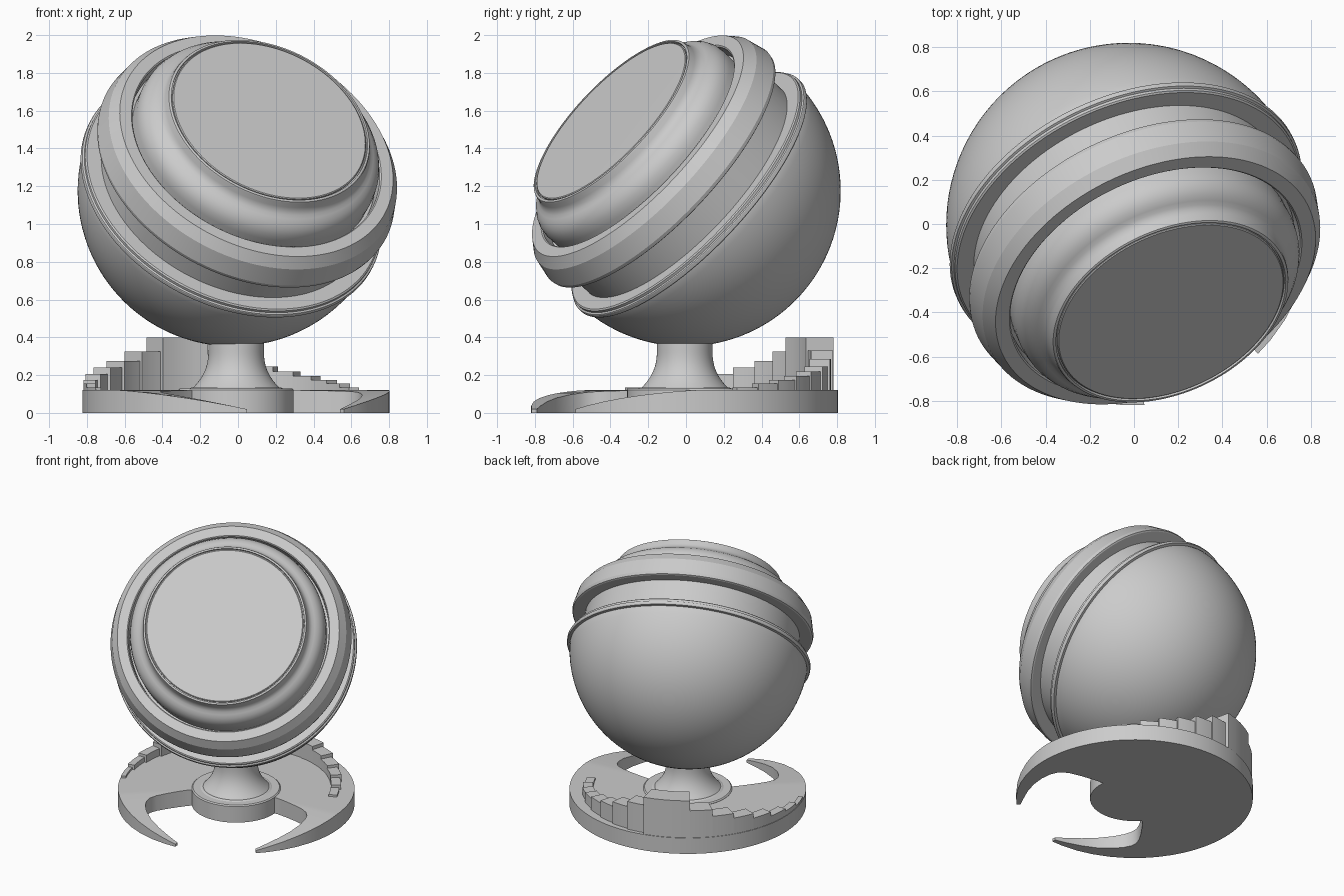
import bpy, bmesh
from math import sin, cos, pi, radians, sqrt
from mathutils import Vector

cube = bpy.data.objects.get("Cube")
if cube:
    bpy.data.objects.remove(cube, do_unlink=True)

grey = bpy.data.materials.new("plain_grey")
grey.use_nodes = True
colour = (0.6, 0.6, 0.6, 1)
grey.diffuse_color = colour
grey.node_tree.nodes["Principled BSDF"].inputs["Base Color"].default_value = colour

CENTRE = Vector((-0.025, -0.005, 1.176))
AXIS = Vector((0.335, -0.685, 0.648)).normalized()
FOOT = Vector((-0.01, -0.007, 0))
UP = Vector((0, 0, 1))
BALL_R = 0.824
BASE_R = 0.813


def finish(name, bm, angle):
    bmesh.ops.remove_doubles(bm, verts=bm.verts, dist=1e-5)
    bmesh.ops.recalc_face_normals(bm, faces=bm.faces)
    mesh = bpy.data.meshes.new(name)
    bm.to_mesh(mesh)
    bm.free()
    mesh.materials.append(grey)
    obj = bpy.data.objects.new(name, mesh)
    bpy.context.collection.objects.link(obj)
    bpy.ops.object.select_all(action='DESELECT')
    obj.select_set(True)
    bpy.context.view_layer.objects.active = obj
    bpy.ops.object.shade_smooth_by_angle(angle=radians(angle))


def lathe(name, profile, origin, axis, closed=False, segments=128, angle=25):
    """Spin (distance along axis, radius) points round the axis."""
    turn = axis.to_track_quat('Z', 'Y')
    bm = bmesh.new()
    rings = []
    for t, r in profile:
        rings.append([bm.verts.new(origin + turn @ Vector(
            (r * cos(2 * pi * i / segments), r * sin(2 * pi * i / segments), t)))
            for i in range(segments)] if r > 0 else [bm.verts.new(origin + axis * t)])
    pairs = list(zip(rings, rings[1:]))
    if closed:
        pairs.append((rings[-1], rings[0]))
    for a, b in pairs:
        for i in range(segments):
            j = (i + 1) % segments
            corners = [a[i % len(a)], a[j % len(a)], b[j % len(b)], b[i % len(b)]]
            bm.faces.new(list(dict.fromkeys(corners)))
    finish(name, bm, angle)


def polar(r, degrees, z):
    return FOOT + Vector((r * cos(radians(degrees)), r * sin(radians(degrees)), z))


def sector_strip(name, stations):
    """Solid swept round the foot: (degrees, inner, outer, bottom, top)."""
    bm = bmesh.new()
    loops = [[bm.verts.new(polar(r, a, z)) for r, z in
              ((ri, lo), (ro, lo), (ro, hi), (ri, hi))]
             for a, ri, ro, lo, hi in stations]
    for a, b in zip(loops, loops[1:]):
        for k in range(4):
            m = (k + 1) % 4
            bm.faces.new((a[k], a[m], b[m], b[k]))
    bm.faces.new(loops[0])
    bm.faces.new(loops[-1])
    finish(name, bm, 30)


# Rear shell with raised lip
shell = [(0.0, 0.735), (0.0, 0.822), (-0.006, 0.83), (-0.02, 0.83), (-0.024, 0.84),
         (-0.028, 0.842), (-0.044, 0.842), (-0.05, 0.838), (-0.053, 0.82)]
for i in range(33):
    t = -BALL_R * sin((pi / 2) * (0.05 + 0.95 * i / 32))
    shell.append((t, sqrt(max(BALL_R ** 2 - t * t, 0)) if i < 32 else 0))
lathe("rear_shell", shell, CENTRE, AXIS)

# Core visible in the groove behind the band
lathe("inner_core", [(-0.1, 0), (-0.1, 0.742), (0.2, 0.742), (0.2, 0.69), (0.3, 0.69),
                     (0.3, 0)], CENTRE, AXIS)

# Broad outer band: flat front, chamfer, wide side, back wall
lathe("outer_band", [(0.28, 0.692), (0.36, 0.695), (0.366, 0.702), (0.366, 0.768),
                     (0.31, 0.81), (0.205, 0.834), (0.185, 0.83), (0.18, 0.82),
                     (0.18, 0.692)], CENTRE, AXIS, closed=True, angle=20)

# Rounded neck behind the front disc
lathe("front_neck", [(0.28, 0.674), (0.38, 0.677), (0.42, 0.671), (0.45, 0.657),
                     (0.475, 0.636), (0.49, 0.613), (0.50, 0.595), (0.515, 0.581),
                     (0.535, 0.572), (0.56, 0.568), (0.57, 0.564), (0.573, 0.558),
                     (0.573, 0.551), (0.56, 0.549), (0.56, 0)], CENTRE, AXIS)
lathe("front_disc", [(0.54, 0.543), (0.569, 0.543), (0.573, 0.538), (0.576, 0)],
      CENTRE, AXIS)

# Flared stem and round hub
stem = [(0.11, 0.25), (0.128, 0.25), (0.135, 0.235)]
for i in range(15):
    f = i / 14
    stem.append((0.135 + 0.2 * f, 0.147 + 0.08 * (1 - f) ** 2.5))
stem.append((0.42, 0.147))
lathe("stem", stem, FOOT, UP)
lathe("hub", [(0, 0), (0, 0.305), (0.122, 0.305), (0.13, 0.297), (0.13, 0)], FOOT, UP)

# Base plate: inner edge by angle from the opening, arms thinning to the tips
OPENING = -65
EDGE = [(20, 0.785), (26, 0.762), (34, 0.74), (42, 0.72), (50, 0.695), (56, 0.67),
        (60, 0.645), (63, 0.61), (65, 0.56), (67, 0.48), (69, 0.40), (71, 0.33), (73, 0.2)]


def arm(stretch):
    stations = []
    for angle, inner in EDGE:
        f = min((angle - 20) / 50, 1)
        top = 0.02 + 0.1 * f * (1.6 - 0.6 * f)
        stations.append((angle * stretch, inner, BASE_R, 0, top))
    return stations


middle = [(a, 0.2, BASE_R, 0, 0.12) for a in range(77, 280, 3)]
right_arm = [(360 - a, *rest) for a, *rest in reversed(arm(1.05))]
sector_strip("base_plate", [(OPENING + a, *rest)
                            for a, *rest in arm(0.98) + middle + right_arm])


# Curved staircase round the back of the base
def step(name, a0, a1, inner, outer, top):
    n = 4
    sector_strip(name, [(a0 + (a1 - a0) * i / n, inner, outer, 0.115, top)
                        for i in range(n + 1)])


step("top_step", 103, 126, 0.66, 0.809, 0.40)
for i, top in enumerate((0.325, 0.275, 0.24, 0.205, 0.175, 0.155, 0.135)):
    step(f"right_step_{i + 1}", 126 + 11 * i, 137 + 11 * i, 0.68 + 0.016 * i, 0.809, top)
for i, top in enumerate((0.33, 0.285, 0.245, 0.22, 0.195, 0.175, 0.155, 0.135)):
    step(f"left_step_{i + 1}", 93 - 10 * i, 103 - 10 * i, 0.67 - 0.003 * i,
         0.785 - 0.011 * i, top)
